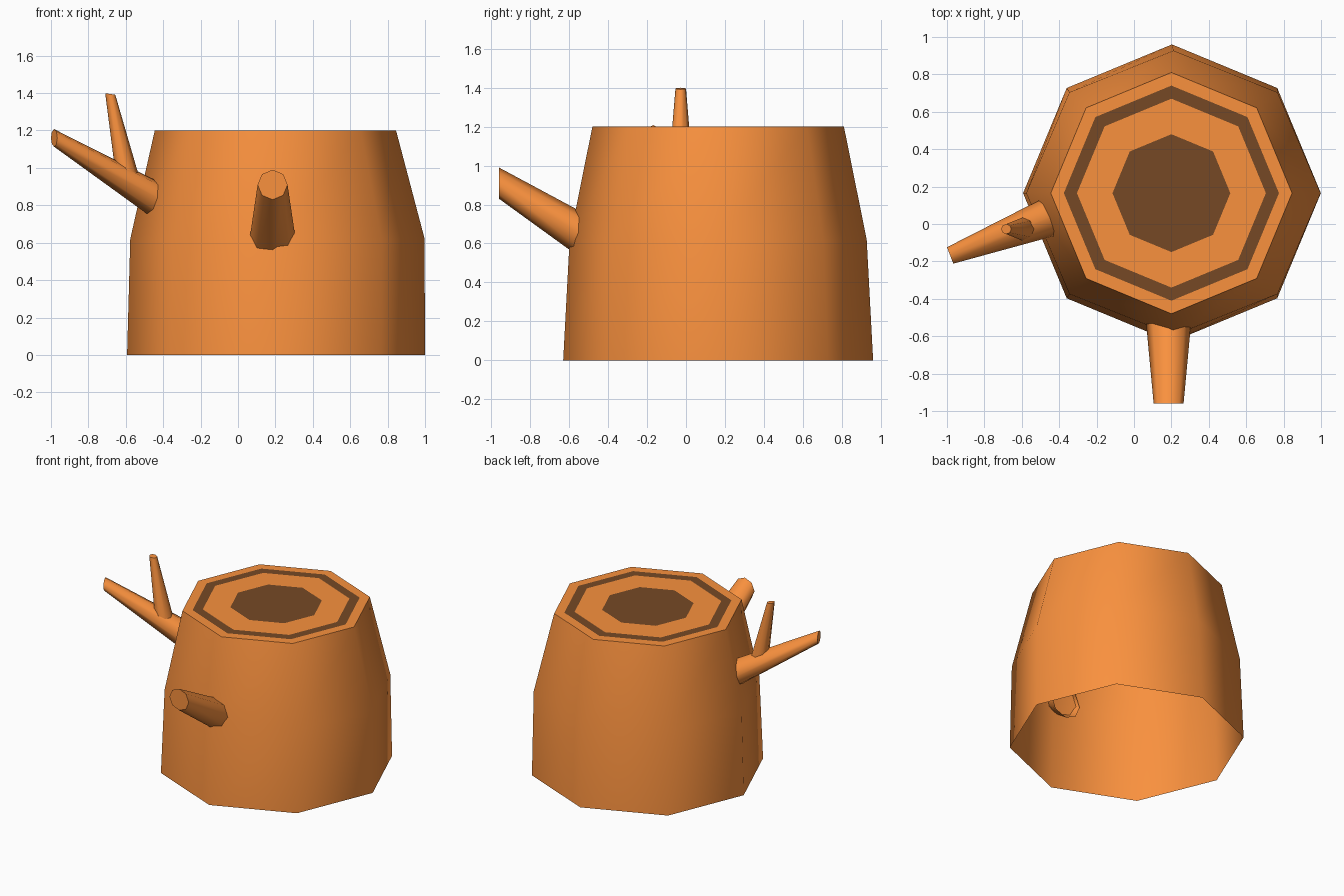
import bpy, bmesh
from math import cos, sin, pi
from mathutils import Vector

if "Cube" in bpy.data.objects:
    bpy.data.objects.remove(bpy.data.objects["Cube"])


def material(name, rgb):
    m = bpy.data.materials.new(name)
    m.diffuse_color = (*rgb, 1)
    m.use_nodes = True
    m.node_tree.nodes["Principled BSDF"].inputs["Base Color"].default_value = m.diffuse_color
    return m


BARK = material("bark", (0.95, 0.283, 0.048))
WOOD = material("cut_wood", (0.95, 0.283, 0.048))
DARK = material("dark_ring", (0.18, 0.066, 0.018))


def loft(name, rings, mats, bands):
    """Skin rings of points and close the last one.
    bands = (material index, smooth) for each band, then for the cap."""
    bm = bmesh.new()
    loops = [[bm.verts.new(p) for p in ring] for ring in rings]
    n = len(loops[0])
    for a, b, (mat, smooth) in zip(loops, loops[1:], bands):
        for i in range(n):
            j = (i + 1) % n
            f = bm.faces.new((a[i], a[j], b[j], b[i]))
            f.material_index, f.smooth = mat, smooth
    cap = bm.faces.new(loops[-1])
    cap.material_index, cap.smooth = bands[-1]
    # keep the rim between rounded sides and flat cuts crisp
    for e in bm.edges:
        if len({f.smooth for f in e.link_faces}) > 1:
            e.smooth = False
    # make every surface face outward
    bmesh.ops.recalc_face_normals(bm, faces=bm.faces)
    me = bpy.data.meshes.new(name)
    bm.to_mesh(me)
    bm.free()
    for m in mats:
        me.materials.append(m)
    ob = bpy.data.objects.new(name, me)
    bpy.context.collection.objects.link(ob)
    return ob


def ring(center, rx, ry, u=(1, 0, 0), v=(0, 1, 0), n=8):
    c, u, v = Vector(center), Vector(u), Vector(v)
    return [c + u * rx * cos(2 * pi * i / n) + v * ry * sin(2 * pi * i / n)
            for i in range(n)]


# Trunk: open underneath, with growth rings inset across the flat top
profile = [(0.203, 0.0, 0.796, 0.795), (0.211, 0.62, 0.787, 0.762)]
profile += [(0.20, 1.2, r, r) for r in (0.645, 0.575, 0.505, 0.315)]
loft("trunk", [ring((x, 0.165, z), rx, ry) for x, z, rx, ry in profile],
     [BARK, WOOD, DARK],
     [(0, True), (0, True), (1, False), (2, False), (1, False), (2, False)])


def branch(name, base, tip, r0, r1, u, v):
    """Tapered limb, its base end buried in the part it grows from."""
    loft(name, [ring(base, r0, r0, u, v), ring(tip, r1, r1, u, v)],
         [BARK], [(0, True), (0, False)])


# Front stub, sawn off vertically
branch("front_branch", (0.185, -0.50, 0.62), (0.185, -0.96, 0.91),
       0.123, 0.08, (1, 0, 0), (0, 0, 1))

# Long left branch, its end rings upright and square to its heading
side = Vector((0.36, -0.93, 0)).normalized()
branch("left_branch", (-0.38, 0.065, 0.79), (-0.983, -0.168, 1.16),
       0.113, 0.047, -side, (0, 0, 1))

# Twig rising from the left branch
branch("twig", (-0.585, -0.027, 0.93), (-0.683, -0.027, 1.395),
       0.066, 0.027, (1, 0, -0.15), (0, 1, 0))
